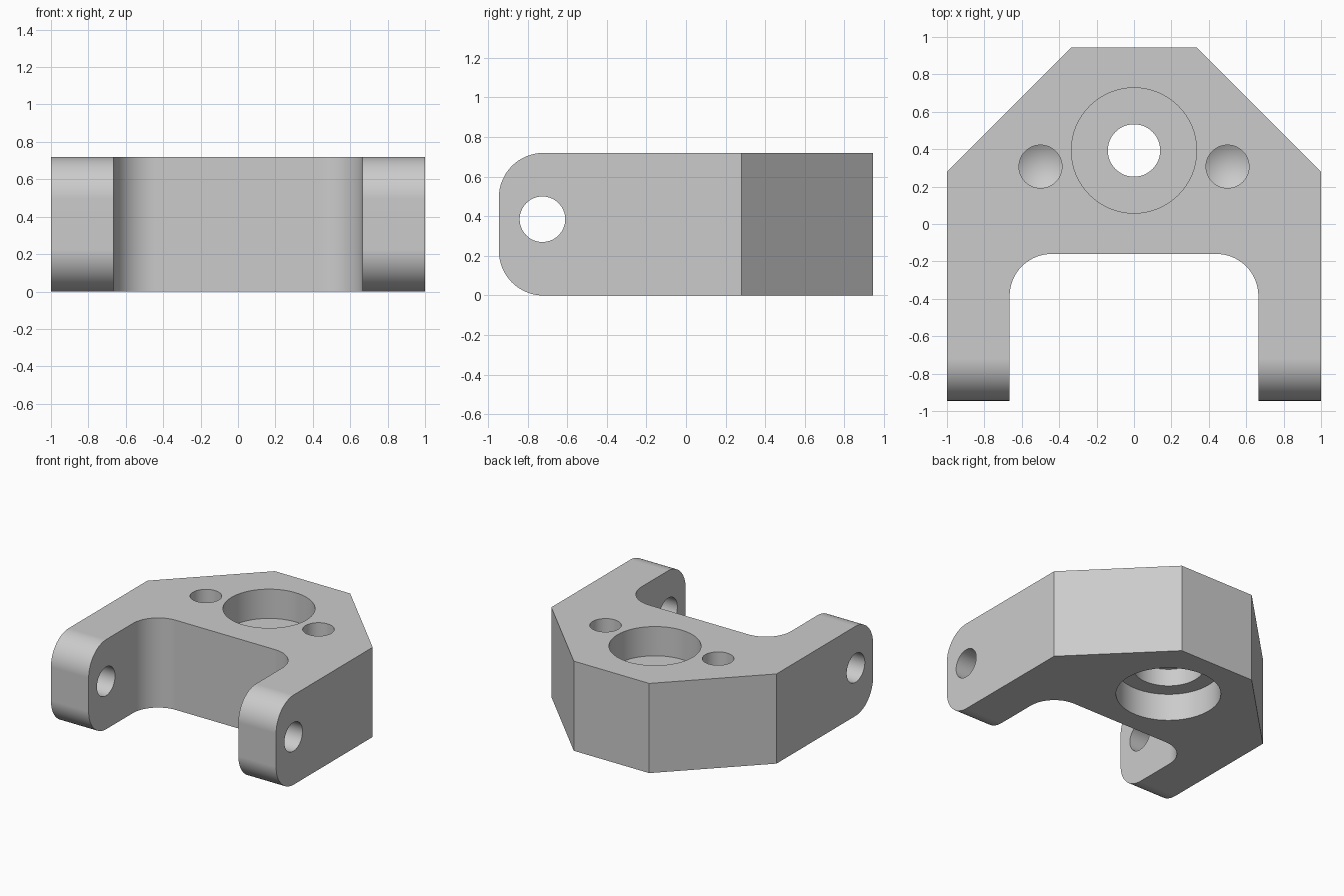
import bpy
import bmesh
import math
from mathutils import Matrix

if "Cube" in bpy.data.objects:
    bpy.data.objects.remove(bpy.data.objects["Cube"], do_unlink=True)

HEIGHT = 0.72
END = 0.945       # half length along y
LEG = 0.665       # inner face of each leg
NOTCH = -0.16     # rear wall of the gap between the legs
ROUND = 0.225     # radius of leg ends and inside corners

grey = bpy.data.materials.new("light grey")
grey.use_nodes = True
colour = (0.6, 0.6, 0.6, 1)
grey.diffuse_color = colour
grey.node_tree.nodes["Principled BSDF"].inputs["Base Color"].default_value = colour


def add_object(name, bm):
    bmesh.ops.recalc_face_normals(bm, faces=bm.faces)
    mesh = bpy.data.meshes.new(name)
    bm.to_mesh(mesh)
    bm.free()
    mesh.materials.append(grey)
    obj = bpy.data.objects.new(name, mesh)
    bpy.context.collection.objects.link(obj)
    return obj


def lathe(name, profile, location, tilt=None):
    """Solid turned about z from (radius, height) points that start and end on the axis."""
    bm = bmesh.new()
    verts = [bm.verts.new((r, 0, z)) for r, z in profile]
    edges = [bm.edges.new(pair) for pair in zip(verts, verts[1:])]
    bmesh.ops.spin(bm, geom=verts + edges, cent=(0, 0, 0), axis=(0, 0, 1),
                   angle=math.tau, steps=64)
    bmesh.ops.remove_doubles(bm, verts=bm.verts, dist=0.0001)
    matrix = Matrix.Translation(location)
    if tilt:
        matrix = matrix @ Matrix.Rotation(tilt, 4, "Y")
    bmesh.ops.transform(bm, matrix=matrix, verts=bm.verts)
    obj = add_object(name, bm)
    obj.hide_render = True
    return obj


# Forked bracket body: mirrored outline, extruded upwards
half = [(0.335, END), (1, 0.28), (1, -END), (LEG, -END), (LEG, NOTCH)]
outline = half + [(-x, y) for x, y in reversed(half)]
bm = bmesh.new()
base = bm.faces.new([bm.verts.new((x, y, 0)) for x, y in outline])
top = bmesh.ops.extrude_face_region(bm, geom=[base])["geom"]
bmesh.ops.translate(bm, vec=(0, 0, HEIGHT),
                    verts=[v for v in top if isinstance(v, bmesh.types.BMVert)])
bmesh.ops.recalc_face_normals(bm, faces=bm.faces)


# Round the leg ends and the inside corners of the gap
def is_rounded(edge):
    a, b = (v.co for v in edge.verts)
    leg_end = abs(a.z - b.z) < 0.01 and max(a.y, b.y) < -0.9
    corner = abs(a.z - b.z) > 0.1 and abs(a.y - NOTCH) < 0.01
    return leg_end or corner


bmesh.ops.bevel(bm, geom=[e for e in bm.edges if is_rounded(e)], offset=ROUND,
                offset_type="OFFSET", segments=16, profile=0.5, affect="EDGES")
body = add_object("bracket_body", bm)

# Stepped centre bore, blind drilled holes and the cross pin hole
bore = [(0, -0.1), (0.385, -0.1), (0.385, 0.22), (0.26, 0.22), (0.26, 0.36),
        (0.14, 0.36), (0.14, 0.485), (0.335, 0.485), (0.335, 0.85), (0, 0.85)]
drill = [(0, 0.2), (0.115, 0.27), (0.115, 0.85), (0, 0.85)]
pin = [(0, -1.2), (0.115, -1.2), (0.115, 1.2), (0, 1.2)]
cutters = [lathe("centre_bore_cutter", bore, (0, 0.393, 0)),
           lathe("pin_hole_cutter", pin, (0, -0.725, 0.385), math.pi / 2)]
for side, x in (("left", 0.5), ("right", -0.5)):
    cutters.append(lathe(side + "_drill_cutter", drill, (x, 0.307, 0)))

for cutter in cutters:
    cut = body.modifiers.new(cutter.name, "BOOLEAN")
    cut.operation = "DIFFERENCE"
    cut.solver = "EXACT"
    cut.object = cutter

# Bake the cuts, then discard the cutters
bpy.context.view_layer.update()
result = bpy.data.meshes.new_from_object(
    body.evaluated_get(bpy.context.evaluated_depsgraph_get()))
body.modifiers.clear()
body.data = result
for cutter in cutters:
    bpy.data.objects.remove(cutter, do_unlink=True)

# Smooth the curved walls, keep crisp edges and flat planes
bpy.ops.object.select_all(action="DESELECT")
body.select_set(True)
bpy.context.view_layer.objects.active = body
bpy.ops.object.shade_smooth_by_angle(angle=math.radians(25))
weighted = body.modifiers.new("Flat planes", "WEIGHTED_NORMAL")
weighted.keep_sharp = True
